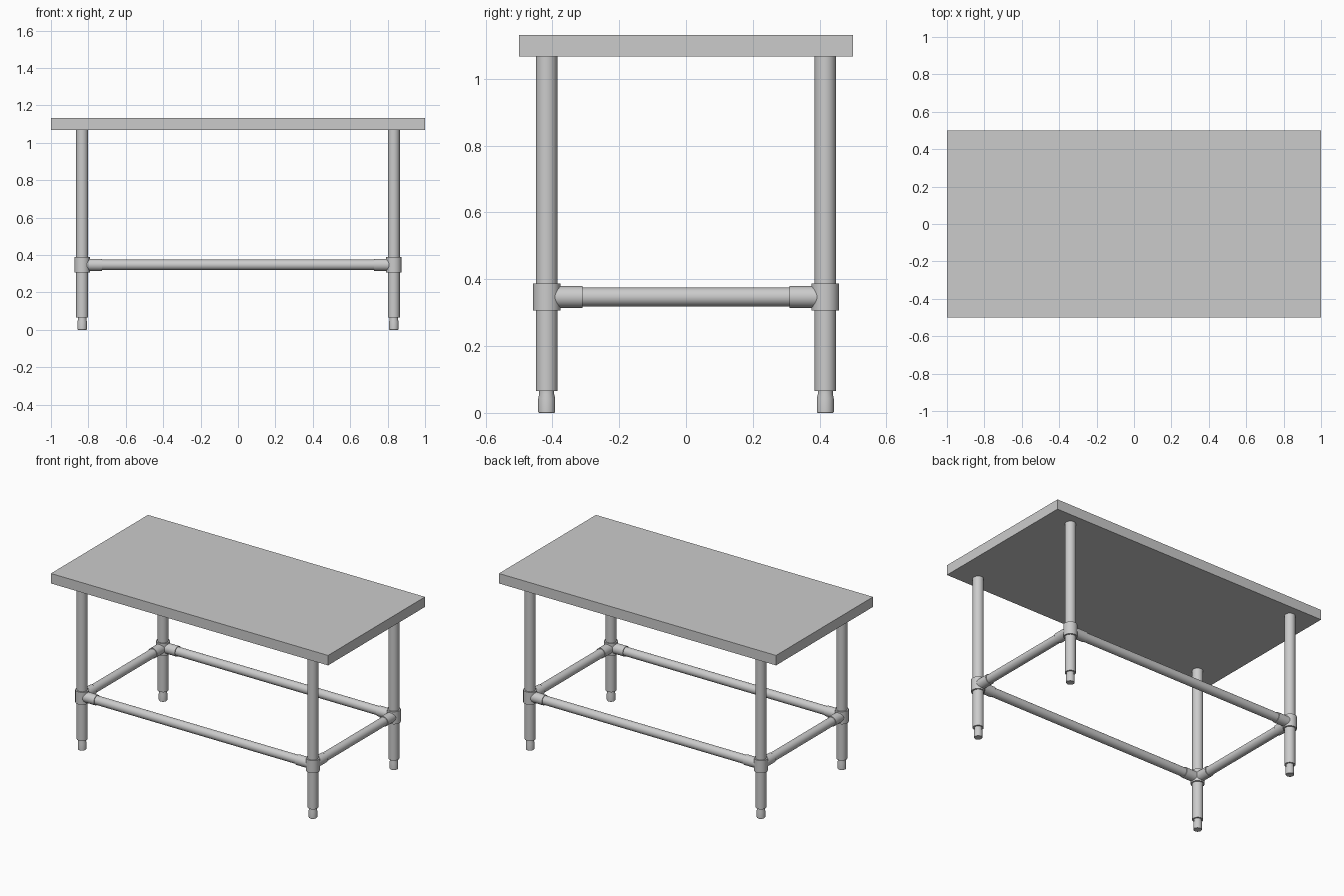
import bpy, bmesh
from math import pi, cos, sin
from mathutils import Vector

if "Cube" in bpy.data.objects:
    bpy.data.objects.remove(bpy.data.objects["Cube"])

LEG_X, LEG_Y, RAIL_Z = 0.833, 0.417, 0.347
SEG = 32


def lathe(name, profile, start, direction=(0, 0, 1)):
    """Closed turned part: profile is (radius, distance along axis) pairs."""
    rot = Vector((0, 0, 1)).rotation_difference(Vector(direction))
    bm = bmesh.new()
    rings = []
    for r, h in profile:
        rings.append([bm.verts.new(rot @ Vector((r * cos(2 * pi * i / SEG), r * sin(2 * pi * i / SEG), h)))
                      for i in range(SEG)])
    for a, b in zip(rings, rings[1:]):
        for i in range(SEG):
            j = (i + 1) % SEG
            bm.faces.new((a[i], a[j], b[j], b[i]))
    bm.faces.new(rings[0][::-1])
    bm.faces.new(rings[-1])
    mesh = bpy.data.meshes.new(name)
    bm.to_mesh(mesh)
    bm.free()
    ob = bpy.data.objects.new(name, mesh)
    ob.location = start
    bpy.context.collection.objects.link(ob)
    bpy.ops.object.select_all(action='DESELECT')
    bpy.context.view_layer.objects.active = ob
    ob.select_set(True)
    bpy.ops.object.shade_smooth_by_angle(angle=0.4)
    return ob


# Table top slab
bpy.ops.mesh.primitive_cube_add(size=1, location=(0, 0, 1.0995))
top = bpy.context.object
top.name = "table_top"
top.scale = (2, 1, 0.065)

# Legs with adjustable feet and corner fittings
for sx, side in ((-1, "left"), (1, "right")):
    for sy, end in ((-1, "front"), (1, "back")):
        tag = f"{end}_{side}"
        x, y = sx * LEG_X, sy * LEG_Y
        lathe(f"leg_{tag}", [(0.032, 0.066), (0.032, 1.067)], (x, y, 0))
        lathe(f"foot_{tag}", [(0.0235, 0), (0.0255, 0.003), (0.0255, 0.043),
                              (0.0225, 0.056), (0.0225, 0.07)], (x, y, 0))
        lathe(f"collar_{tag}", [(0.041, 0.307), (0.041, 0.388)], (x, y, 0))
        socket = [(0.0325, 0), (0.0325, 0.107)]
        lathe(f"long_socket_{tag}", socket, (x, y, RAIL_Z), (-sx, 0, 0))
        lathe(f"short_socket_{tag}", socket, (x, y, RAIL_Z), (0, -sy, 0))

# Stretcher rails between the sockets
for s, end, side in ((-1, "front", "left"), (1, "back", "right")):
    lathe(f"{end}_rail", [(0.028, 0.05), (0.028, 2 * LEG_X - 0.05)],
          (-LEG_X, s * LEG_Y, RAIL_Z), (1, 0, 0))
    lathe(f"{side}_rail", [(0.028, 0.05), (0.028, 2 * LEG_Y - 0.05)],
          (s * LEG_X, -LEG_Y, RAIL_Z), (0, 1, 0))
